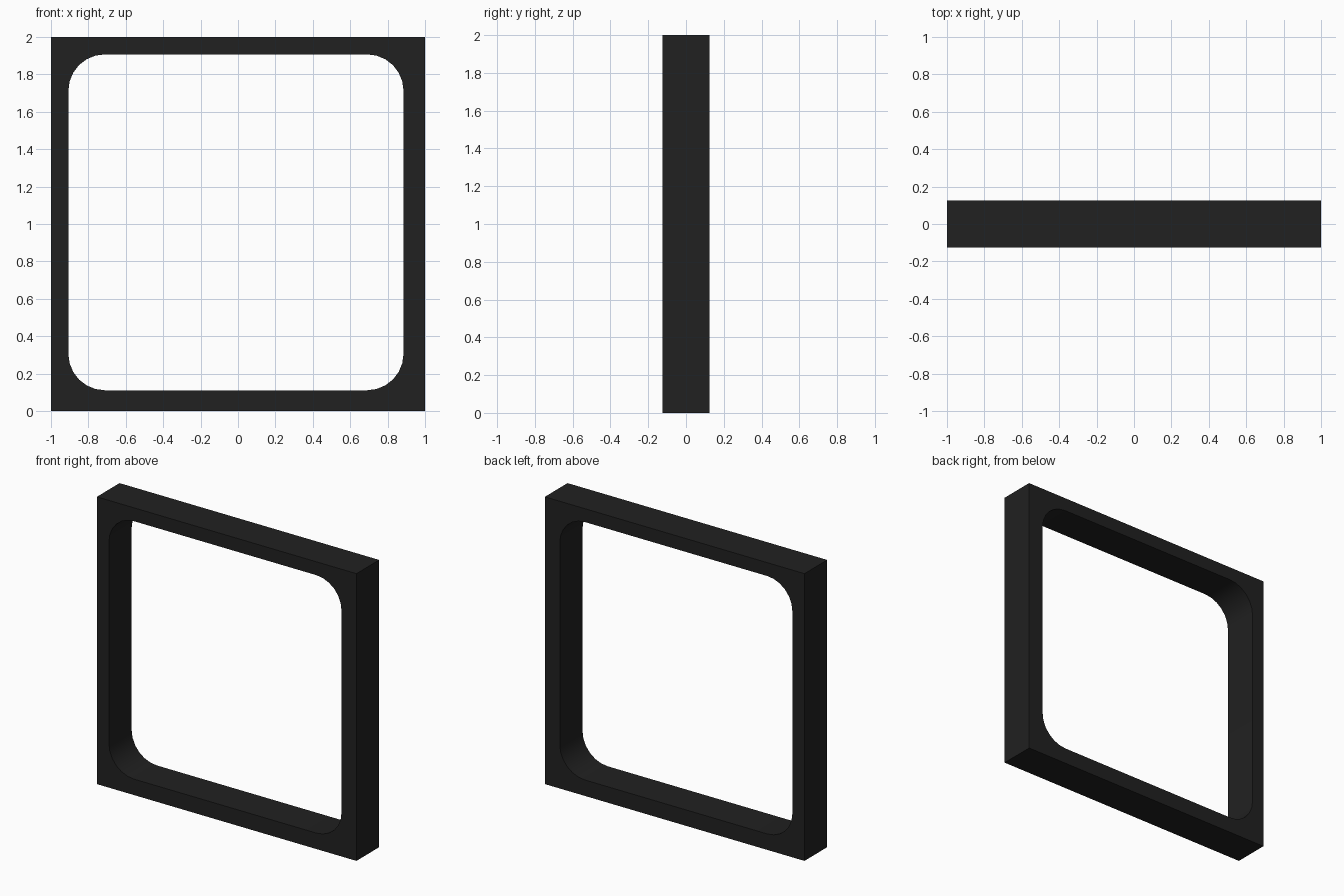
import bpy, bmesh, math

if "Cube" in bpy.data.objects:
    bpy.data.objects.remove(bpy.data.objects["Cube"])

D = 0.125                                      # half depth
X0, X1, Z0, Z1 = -0.907, 0.885, 0.111, 1.907   # opening, slightly off centre
R, SEG = 0.195, 6                              # opening corner radius and steps

bm = bmesh.new()


def add_loop(points, y):
    return [bm.verts.new((x, y, z)) for x, z in points]


# Outer square and rounded opening, both counter-clockwise from the top right
square = [(1, 2), (-1, 2), (-1, 0), (1, 0)]
centres = [(X1 - R, Z1 - R), (X0 + R, Z1 - R), (X0 + R, Z0 + R), (X1 - R, Z0 + R)]
opening = []
for q, (cx, cz) in enumerate(centres):
    for i in range(SEG + 1):
        a = math.pi / 2 * (q + i / SEG)
        opening.append((cx + R * math.cos(a), cz + R * math.sin(a)))

outer = [add_loop(square, y) for y in (-D, D)]
inner = [add_loop(opening, y) for y in (-D, D)]

# Outside and inside walls
for front, back in (outer, inner):
    n = len(front)
    for i in range(n):
        j = (i + 1) % n
        bm.faces.new((front[i], front[j], back[j], back[i]))

# Front and back: a corner fan and a straight strip for each side
for o, h in zip(outer, inner):
    n = len(h)
    for q in range(4):
        s = q * (SEG + 1)
        for i in range(SEG):
            bm.faces.new((o[q], h[s + i], h[s + i + 1]))
        bm.faces.new((o[q], h[s + SEG], h[(s + SEG + 1) % n], o[(q + 1) % 4]))

bmesh.ops.recalc_face_normals(bm, faces=bm.faces)
mesh = bpy.data.meshes.new("square_frame")
bm.to_mesh(mesh)
bm.free()
frame = bpy.data.objects.new("square_frame", mesh)
bpy.context.collection.objects.link(frame)

# Near-black finish
mat = bpy.data.materials.new("black_finish")
mat.diffuse_color = (0.015, 0.015, 0.015, 1)
mat.use_nodes = True
mat.node_tree.nodes["Principled BSDF"].inputs["Base Color"].default_value = mat.diffuse_color
mesh.materials.append(mat)

# Smooth rounded opening, sharp edges elsewhere
bpy.context.view_layer.objects.active = frame
frame.select_set(True)
bpy.ops.object.shade_smooth_by_angle(angle=math.radians(30))
